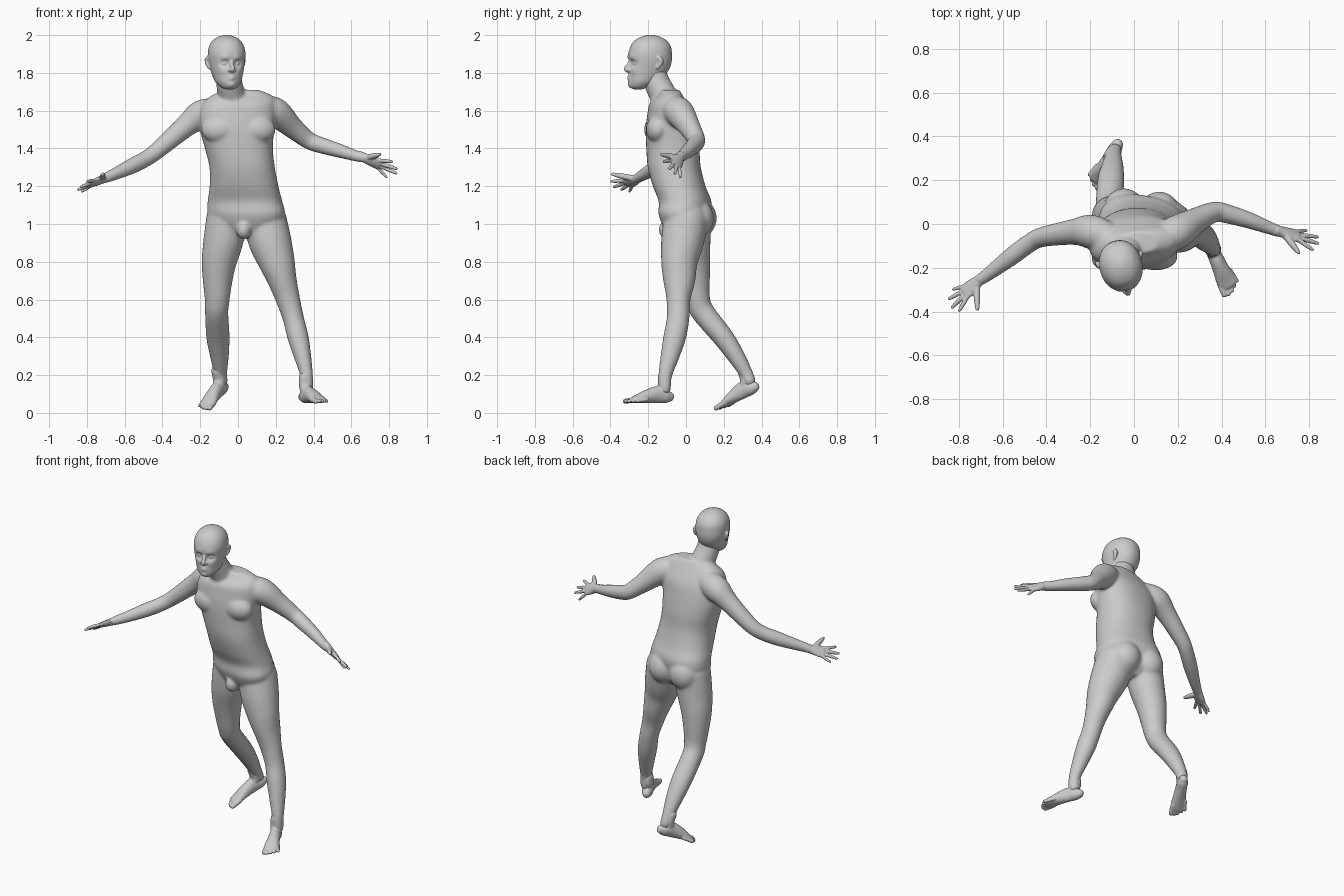
import bpy, bmesh, math
from mathutils import Vector, Matrix

V = Vector


def spline(rows, n=6):
    """Catmull-Rom through rows of numbers."""
    out = []
    for i in range(len(rows) - 1):
        p = [rows[max(0, min(len(rows) - 1, i + k))] for k in (-1, 0, 1, 2)]
        for s in range(n):
            t = s / n
            out.append([0.5 * (2 * b + (c - a) * t + (2 * a - 5 * b + 4 * c - d) * t * t
                               + (3 * b - a - 3 * c + d) * t ** 3) for a, b, c, d in zip(*p)])
    return out + [list(rows[-1])]


def loft(bm, rings, sides=32, power=2.0):
    """Skin a list of (centre, u axis, v axis) ellipses and cap the ends."""
    loops = []
    for c, u, v in rings:
        loop = []
        for k in range(sides):
            a = 2 * math.pi * k / sides
            x, y = math.cos(a), math.sin(a)
            x = math.copysign(abs(x) ** (2 / power), x)
            y = math.copysign(abs(y) ** (2 / power), y)
            loop.append(bm.verts.new(c + u * x + v * y))
        loops.append(loop)
    for a, b in zip(loops, loops[1:]):
        for k in range(sides):
            j = (k + 1) % sides
            bm.faces.new((a[k], a[j], b[j], b[k]))
    bm.faces.new(loops[0][::-1])
    bm.faces.new(loops[-1])


def tube(bm, rows, side=(0, 1, 0)):
    """Limb along rows of x, y, z, radius across, [radius other way]."""
    rows = spline([r if len(r) == 5 else (*r, r[3]) for r in rows])
    pts = [V(r[:3]) for r in rows]
    rings = []
    for i, r in enumerate(rows):
        t = (pts[min(i + 1, len(pts) - 1)] - pts[max(i - 1, 0)]).normalized()
        u = V(side) - t * t.dot(V(side))
        u.normalize()
        rings.append((pts[i], u * r[3], t.cross(u) * r[4]))
    a, b = rings[0], rings[-1]                       # rounded ends
    da = (pts[0] - pts[1]).normalized() * min(a[1].length, a[2].length)
    db = (pts[-1] - pts[-2]).normalized() * min(b[1].length, b[2].length)
    caps = [(0.5, 0.87), (0.85, 0.53), (0.97, 0.2)]
    rings = ([(a[0] + da * h, a[1] * w, a[2] * w) for h, w in caps[::-1]] + rings
             + [(b[0] + db * h, b[1] * w, b[2] * w) for h, w in caps])
    loft(bm, rings, 24)


def stack(bm, rows, power):
    """Horizontal slices: z, cx, cy, rx, ry, yaw in degrees."""
    rings = []
    for z, cx, cy, rx, ry, yaw in spline(rows):
        a = math.radians(yaw)
        rings.append((V((cx, cy, z)), V((math.cos(a), math.sin(a), 0)) * rx,
                      V((-math.sin(a), math.cos(a), 0)) * ry))
    loft(bm, rings, 48, power)


def ball(bm, c, r):
    bmesh.ops.create_uvsphere(bm, u_segments=24, v_segments=16, radius=1,
                              matrix=Matrix.Translation(c) @ Matrix.Diagonal((*r, 1)))


def skin(bm, name, voxel, smooth, matrix=None):
    """Fuse the overlapping pieces into one smooth skin."""
    if matrix:
        bm.transform(matrix)
    bmesh.ops.recalc_face_normals(bm, faces=bm.faces)
    me = bpy.data.meshes.new(name)
    bm.to_mesh(me)
    bm.free()
    ob = bpy.data.objects.new(name, me)
    bpy.context.collection.objects.link(ob)
    m = ob.modifiers.new("fuse", 'REMESH')
    m.mode, m.voxel_size, m.use_smooth_shade = 'VOXEL', voxel, True
    m = ob.modifiers.new("relax", 'SMOOTH')
    m.factor, m.iterations = 0.5, smooth


# body: torso
bm = bmesh.new()
stack(bm, [(.93, .04, .0, .06, .07, -12), (.98, .05, .0, .16, .11, -12),
           (1.05, .045, -.008, .205, .13, -12), (1.12, .037, -.005, .198, .135, -10),
           (1.2, .032, -.036, .182, .138, -6), (1.3, .022, -.062, .173, .14, -2),
           (1.4, .005, -.07, .18, .14, 2), (1.5, -.005, -.08, .197, .132, 4),
           (1.58, 0, -.085, .205, .118, 5), (1.64, .008, -.093, .19, .096, 5),
           (1.68, .02, -.085, .16, .066, 5), (1.71, .02, -.085, .09, .05, 5)], 2.3)
tube(bm, [(-.01, -.085, 1.6, .075), (-.035, -.125, 1.69, .072), (-.047, -.155, 1.75, .069),
          (-.056, -.18, 1.83, .065)])
for x, y in ((-.095, -.158), (.1, -.148)):           # chest
    ball(bm, (x, y, 1.5), (.1, .064, .075))
for x, y in ((-.045, .075), (.115, .06)):            # buttocks
    ball(bm, (x, y, 1.03), (.092, .088, .1))
ball(bm, (.03, -.1, .97), (.04, .045, .05))

# body: arms
tube(bm, [(-.12, -.06, 1.6, .07), (-.2, -.035, 1.575, .078), (-.28, -.037, 1.515, .059),
          (-.42, -.06, 1.395, .046), (-.48, -.09, 1.35, .043), (-.555, -.145, 1.31, .042),
          (-.64, -.21, 1.27, .034), (-.705, -.257, 1.242, .027)])
tube(bm, [(.13, -.07, 1.61, .07), (.2, -.035, 1.59, .078), (.29, .02, 1.51, .058),
          (.37, .055, 1.445, .047), (.43, .045, 1.42, .044), (.53, .015, 1.39, .038),
          (.61, -.015, 1.365, .031), (.665, -.035, 1.35, .027)])

# body: legs (front leg, then trailing leg)
tube(bm, [(.14, .0, 1.02, .118), (.172, -.02, .9, .113), (.205, -.035, .8, .097),
          (.235, -.036, .7, .085, .077), (.265, -.04, .6, .064), (.293, -.042, .5, .06, .056),
          (.318, -.06, .4, .06, .056), (.342, -.085, .3, .05, .046), (.363, -.11, .2, .037, .034),
          (.365, -.113, .13, .034)])
tube(bm, [(-.055, .02, 1.03, .113), (-.08, .025, .9, .105), (-.1, .036, .8, .093),
          (-.108, .048, .7, .079), (-.11, .062, .6, .066), (-.113, .092, .53, .062),
          (-.106, .197, .4, .056, .062), (-.098, .265, .3, .047, .05), (-.093, .318, .21, .036),
          (-.088, .335, .17, .034)])
skin(bm, "body", .007, 16)

# head: skull stack in local space, sculpted with soft bumps
bm = bmesh.new()
stack(bm, [(1.713, 0, -.062, .025, .022, 0), (1.725, 0, -.055, .045, .048, 0),
           (1.75, 0, -.035, .066, .078, 0), (1.78, 0, -.02, .077, .094, 0),
           (1.82, 0, -.006, .087, .108, 0), (1.86, 0, 0, .095, .115, 0),
           (1.9, 0, 0, .098, .116, 0), (1.94, 0, .003, .091, .107, 0),
           (1.97, 0, .003, .073, .086, 0), (1.99, 0, .003, .046, .053, 0),
           (2.001, 0, .003, .012, .014, 0)], 2.15)
bumps = [((0, -.11, 1.735), .022, -.012), ((0, -.11, 1.757), .012, .005),
         ((0, -.115, 1.772), .016, -.012)]
for s in (-1, 1):
    bumps += [((s * .034, -.11, 1.85), .02, .02), ((s * .035, -.11, 1.878), .018, -.006),
              ((s * .048, -.1, 1.815), .022, -.005)]
for v in bm.verts:
    if v.co.y < 0:
        v.co.y += sum(d * math.exp(-((v.co.x - c[0]) ** 2 + (v.co.z - c[2]) ** 2) / r ** 2)
                      for c, r, d in bumps)
tube(bm, [(0, -.104, 1.868, .009), (0, -.119, 1.842, .01), (0, -.13, 1.82, .013),
          (0, -.11, 1.81, .012)], (1, 0, 0))
for s in (-1, 1):
    ball(bm, (s * .013, -.117, 1.815), (.009, .013, .009))       # nostrils
    ball(bm, (s * .034, -.088, 1.85), (.016, .014, .011))        # eyes
    tube(bm, [(s * .092, .016, 1.826, .006, .008), (s * .1, .03, 1.845, .007, .012),
              (s * .104, .034, 1.868, .007, .014), (s * .1, .02, 1.88, .007, .009)], (1, 0, 0))
skin(bm, "head", .0045, 4,
     Matrix.Translation((-.06, -.19, 0)) @ Matrix.Rotation(math.radians(14), 4, 'Z'))


# hands: palm, four fingers and a thumb
def hand(name, wrist, tips, thumb):
    bm = bmesh.new()
    w, thumb, tips = V(wrist), V(thumb), [V(t) for t in tips]
    across = (tips[3] - tips[0]).normalized()
    mid = sum(tips, V()) / 4
    back = (w - mid).normalized() * .025
    knuckle = w.lerp(mid, .5)
    tube(bm, [(*(w + back), .026, .025), (*w, .027, .023), (*w.lerp(mid, .25), .036, .019),
              (*knuckle, .038, .014)], across)
    for i, t in enumerate(tips):
        k = knuckle + across * (i - 1.5) * .02
        r = (.01, .0105, .01, .009)[i]
        tube(bm, [(*(k + back), r), (*k, r), (*k.lerp(t, .5), r), (*t.lerp(k, .08), r * .75)], across)
    k = w.lerp(mid, .1) - across * .012
    tube(bm, [(*k, .016), (*k.lerp(thumb, .5), .015), (*thumb.lerp(k, .06), .009)], back)
    skin(bm, name, .004, 3)


hand("right_hand", (-.71, -.26, 1.24), [(-.80, -.40, 1.225), (-.835, -.385, 1.195),
     (-.85, -.345, 1.18), (-.83, -.30, 1.17)], (-.715, -.395, 1.265))
hand("left_hand", (.67, -.035, 1.35), [(.82, -.12, 1.33), (.845, -.09, 1.29),
     (.845, -.06, 1.265), (.79, -.03, 1.245)], (.755, -.135, 1.37))


# feet: built flat with toes towards -y, then placed by the toe tip
def foot(name, s, toe, yaw, pitch):
    bm = bmesh.new()
    tube(bm, [(0, -.022, .036, .026, .028), (0, -.045, .038, .032, .037), (0, -.09, .046, .033, .045),
              (0, -.15, .037, .038, .036), (0, -.2, .025, .044, .024),
              (s * .004, -.23, .018, .042, .017)], (1, 0, 0))
    tube(bm, [(0, -.05, .14, .034), (0, -.052, .09, .034), (0, -.08, .055, .03)], (1, 0, 0))
    for i in range(5):
        r = (.015, .011, .0105, .01, .01)[i]
        tip = (-.262, -.268, -.26, -.245, -.228)[i]
        tube(bm, [(s * (-.03 + .0165 * i), -.205 + .009 * i, .019, r),
                  (s * (-.033 + .0195 * i), tip, .012, r * .9)], (1, 0, 0))
    skin(bm, name, .004, 3, Matrix.Translation(toe)
         @ Matrix.Rotation(math.radians(yaw), 4, 'Z') @ Matrix.Rotation(math.radians(pitch), 4, 'X')
         @ Matrix.Translation((0, .28, 0)))


foot("left_foot", 1, (.45, -.325, .05), 24, 0)
foot("right_foot", -1, (-.185, .165, .008), -29, 22)
